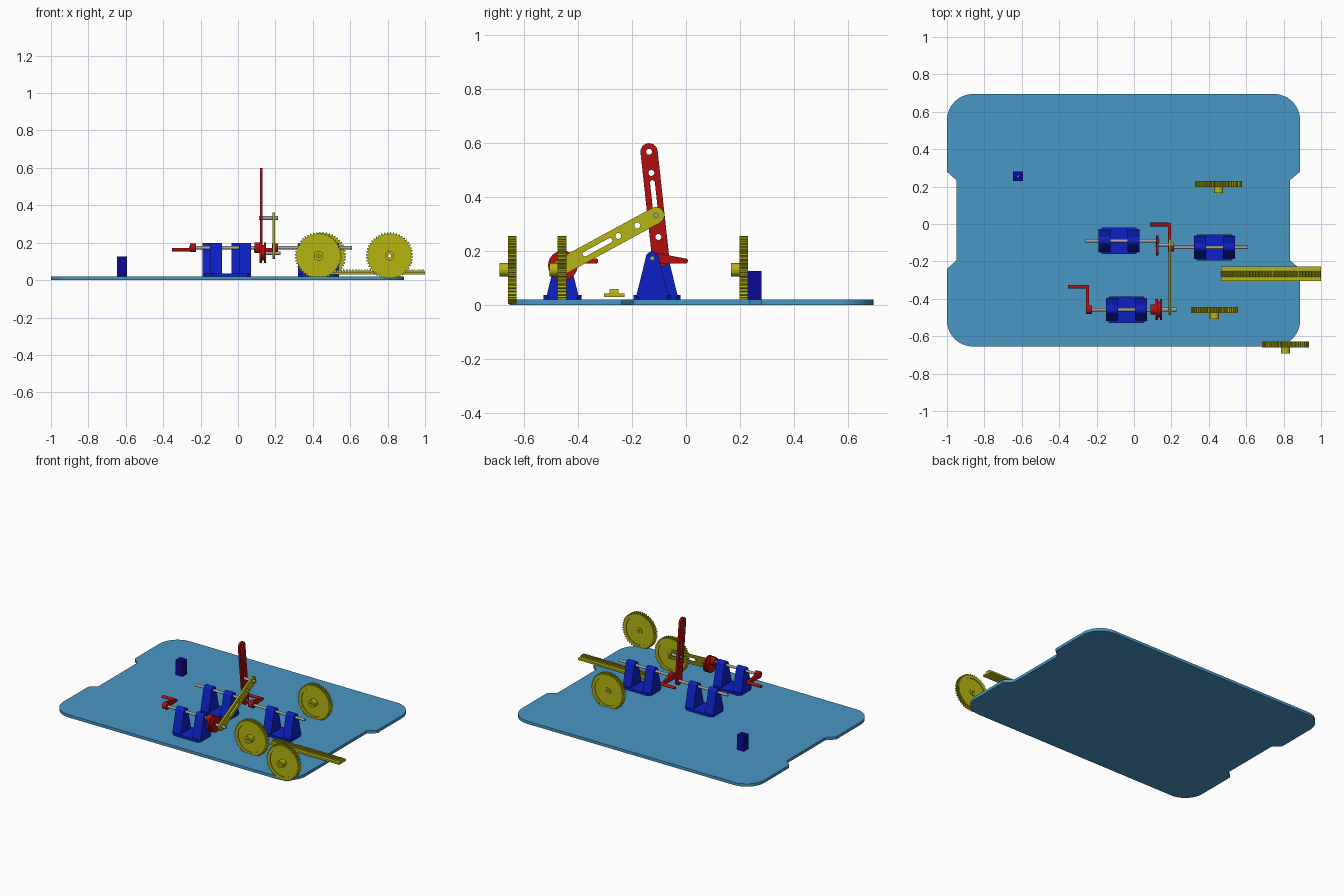
import bpy, bmesh, math
from mathutils import Vector

if "Cube" in bpy.data.objects:
    bpy.data.objects.remove(bpy.data.objects["Cube"], do_unlink=True)


def material(name, r, g, b):
    m = bpy.data.materials.new(name)
    m.use_nodes = True
    m.diffuse_color = (r, g, b, 1)
    m.node_tree.nodes["Principled BSDF"].inputs["Base Color"].default_value = (r, g, b, 1)
    return m


SKY = material("sky blue", 0.065, 0.31, 0.56)
BLUE = material("bright blue", 0.004, 0.015, 0.55)
NAVY = material("navy blue", 0.003, 0.003, 0.30)
RED = material("red", 0.45, 0.005, 0.005)
YELLOW = material("yellow", 0.46, 0.46, 0.006)
GREY = material("steel grey", 0.37, 0.37, 0.37)

made = []


def prism(name, loops, axis, lo, hi, mat):
    """Fill an outline (first loop) with holes (other loops) and extrude it along an axis."""
    def place(a, b):
        return {"X": (lo, a, b), "Y": (a, lo, b), "Z": (a, b, lo)}[axis]
    bm = bmesh.new()
    edges = []
    for loop in loops:
        vs = [bm.verts.new(place(a, b)) for a, b in loop]
        edges += [bm.edges.new((vs[i - 1], vs[i])) for i in range(len(vs))]
    if len(loops) == 1:
        bm.faces.new(vs)
    else:
        bmesh.ops.triangle_fill(bm, use_beauty=True, use_dissolve=False, edges=edges)
    ext = bmesh.ops.extrude_face_region(bm, geom=bm.faces[:], use_keep_orig=True)
    move = Vector([hi - lo if axis == k else 0 for k in "XYZ"])
    bmesh.ops.translate(bm, vec=move, verts=[g for g in ext["geom"] if isinstance(g, bmesh.types.BMVert)])
    bmesh.ops.recalc_face_normals(bm, faces=bm.faces[:])
    me = bpy.data.meshes.new(name)
    bm.to_mesh(me)
    bm.free()
    me.materials.append(mat)
    ob = bpy.data.objects.new(name, me)
    bpy.context.collection.objects.link(ob)
    made.append(ob)
    return ob


def circle(a, b, r, n=24):
    return [(a + r * math.cos(2 * math.pi * i / n), b + r * math.sin(2 * math.pi * i / n)) for i in range(n)]


def capsule(p, q, rp, rq, n=10):
    """Rounded bar outline from p to q, with its own radius at each end."""
    t = math.atan2(q[1] - p[1], q[0] - p[0])
    out = []
    for c, r, start in ((p, rp, t + math.pi / 2), (q, rq, t - math.pi / 2)):
        for i in range(n + 1):
            a = start + math.pi * i / n
            out.append((c[0] + r * math.cos(a), c[1] + r * math.sin(a)))
    return out


def rect(a0, a1, b0, b1):
    return [(a0, b0), (a1, b0), (a1, b1), (a0, b1)]


def rod(name, x0, x1, y, z, r, mat):
    prism(name, [circle(y, z, r)], "X", x0, x1, mat)


# Base plate: rounded corners and a shallow notch in each side
X0, X1, Y0, Y1, R = -1.0, 0.888, -0.655, 0.695, 0.14
outline = []
for cx, cy, start in ((X1 - R, Y1 - R, 0), (X0 + R, Y1 - R, 90), (X0 + R, Y0 + R, 180), (X1 - R, Y0 + R, 270)):
    for i in range(13):
        a = math.radians(start + 7.5 * i)
        outline.append((cx + R * math.cos(a), cy + R * math.sin(a)))
    if start == 90:
        outline += [(X0, 0.28), (X0 + 0.05, 0.235), (X0 + 0.05, -0.195), (X0, -0.24)]
outline += [(X1, -0.24), (X1 - 0.053, -0.195), (X1 - 0.053, 0.235), (X1, 0.28)]
prism("base_plate", [outline], "Z", 0, 0.02, SKY)

# Small post with a bored hole
prism("post", [rect(-0.646, -0.594, 0.23, 0.28), circle(-0.62, 0.255, 0.006, 12)], "Z", 0.02, 0.126, NAVY)

SHAFT_Z = 0.173


# Bearing stands: chamfered foot and two tapered towers
def bearing(name, cx, cy):
    w, d, c = 0.109, 0.07, 0.018
    foot = [(cx - w + c, cy - d), (cx + w - c, cy - d), (cx + w, cy - d + c), (cx + w, cy + d - c),
            (cx + w - c, cy + d), (cx - w + c, cy + d), (cx - w, cy + d - c), (cx - w, cy - d + c)]
    prism(name + "_foot", [foot], "Z", 0.02, 0.036, BLUE)
    tower = [(cy - 0.06, 0.03), (cy + 0.06, 0.03)]
    tower += [(cy + 0.025 * math.cos(math.pi * i / 12), SHAFT_Z + 0.025 * math.sin(math.pi * i / 12))
              for i in range(13)]
    for side, s in (("right", -1), ("left", 1)):
        a, b = sorted((cx + s * w, cx + s * 0.045))
        prism(f"{name}_{side}_tower", [tower], "X", a, b, BLUE)


bearing("rear_bearing", -0.08, -0.09)
bearing("left_bearing", 0.43, -0.125)
bearing("front_bearing", -0.04, -0.458)

# Shafts
rod("rear_shaft", -0.262, 0.135, -0.09, SHAFT_Z, 0.009, GREY)
rod("left_shaft", 0.185, 0.61, -0.125, SHAFT_Z, 0.009, GREY)
rod("front_shaft", -0.25, 0.10, -0.458, SHAFT_Z, 0.009, GREY)


# Hand cranks: hub, tapered arm, sideways handle
def crank(name, x, y):
    rod(name + "_hub", x, x + 0.033, y, SHAFT_Z, 0.023, RED)
    tip = (y + 0.122, 0.163)
    prism(name + "_arm", [capsule((y, SHAFT_Z), tip, 0.022, 0.009)], "X", x, x + 0.016, RED)
    rod(name + "_handle", x - 0.095, x + 0.005, *tip, 0.01, RED)


crank("front_crank", -0.257, -0.458)
crank("left_crank", 0.181, -0.125)


# Perforated bars: holes and slot given by distance from the first end
def bar(name, p, q, r, holes, slot, x0, x1, mat):
    p, q = Vector(p), Vector(q)
    u = (q - p).normalized()
    loops = [capsule(p, q, r, r)]
    loops += [circle(*(p + u * h), 0.011, 16) for h in holes]
    loops.append(capsule(p + u * slot[0], p + u * slot[1], 0.009, 0.009, 8))
    prism(name, loops, "X", x0, x1, mat)


bar("lever", (-0.137, 0.568), (-0.094, 0.173), 0.032, (0, 0.079, 0.318), (0.115, 0.262), 0.117, 0.131, RED)
bar("connecting_rod", (-0.111, 0.332), (-0.457, 0.144), 0.031, (0.079, 0.16), (0.195, 0.30),
    0.185, 0.198, YELLOW)

# Pins through the ends of the connecting rod
rod("upper_pin", 0.112, 0.215, -0.111, 0.332, 0.010, GREY)
rod("lower_pin", 0.14, 0.228, -0.457, 0.144, 0.010, GREY)

# Crank disc: hub and two flanges around a narrower core
rod("disc_hub", 0.088, 0.118, -0.458, SHAFT_Z, 0.027, RED)
rod("disc_inner_flange", 0.115, 0.127, -0.457, 0.146, 0.055, RED)
rod("disc_core", 0.127, 0.139, -0.457, 0.146, 0.042, RED)
rod("disc_outer_flange", 0.139, 0.151, -0.457, 0.146, 0.055, RED)


# Gears: toothed rim, thinner web, hub facing the front
def gear(name, cx, y, cz=0.13, teeth=48):
    rim = []
    for i in range(teeth):
        for f, r in ((0.0, 0.117), (0.3, 0.117), (0.5, 0.126), (0.8, 0.126)):
            a = 2 * math.pi * (i + f) / teeth
            rim.append((cx + r * math.cos(a), cz + r * math.sin(a)))
    bore = circle(cx, cz, 0.009, 16)
    prism(name + "_rim", [rim, circle(cx, cz, 0.098, 48)], "Y", y - 0.016, y + 0.016, YELLOW)
    prism(name + "_web", [circle(cx, cz, 0.099, 48), bore], "Y", y - 0.011, y + 0.011, YELLOW)
    prism(name + "_hub", [circle(cx, cz, 0.025), bore], "Y", y - 0.047, y + 0.016, YELLOW)


gear("rear_gear", 0.452, 0.214)
gear("middle_gear", 0.43, -0.46)
gear("front_gear", 0.81, -0.645)

# Rack: flat strip with a toothed ridge
prism("rack_strip", [rect(0.465, 1.0, -0.305, -0.228)], "Z", 0.03, 0.043, YELLOW)
N = 34
step = 0.535 / N
ridge = [(1.0, 0.04), (0.465, 0.04)]
for i in range(N):
    x = 0.465 + i * step
    ridge += [(x, 0.047), (x + step * 0.25, 0.058), (x + step * 0.6, 0.058), (x + step * 0.85, 0.047)]
ridge.append((1.0, 0.047))
prism("rack_teeth", [ridge], "Y", -0.284, -0.25, YELLOW)

# Smooth round sides, keep sharp edges
for ob in bpy.context.view_layer.objects:
    ob.select_set(ob in made)
bpy.context.view_layer.objects.active = made[0]
bpy.ops.object.shade_smooth_by_angle(angle=math.radians(30))
